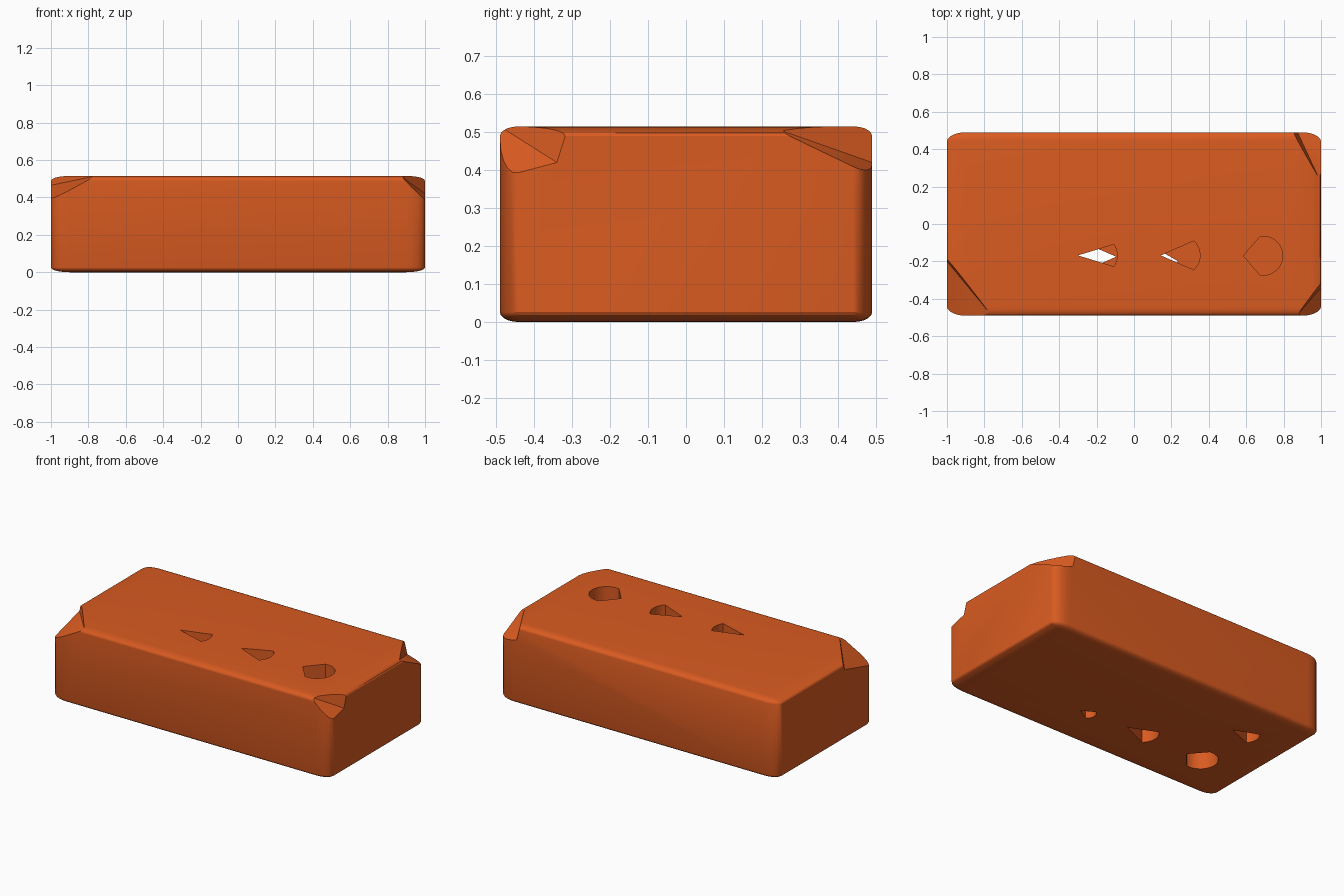
import bpy, bmesh, math
from mathutils import Vector, Matrix

if "Cube" in bpy.data.objects:
    bpy.data.objects.remove(bpy.data.objects["Cube"])

HX, HY, H = 1.0, 0.49, 0.515


def to_object(bm, name):
    bmesh.ops.recalc_face_normals(bm, faces=bm.faces)
    me = bpy.data.meshes.new(name)
    bm.to_mesh(me)
    bm.free()
    ob = bpy.data.objects.new(name, me)
    bpy.context.collection.objects.link(ob)
    return ob


def hull(name, pts):
    bm = bmesh.new()
    for p in pts:
        bm.verts.new(p)
    res = bmesh.ops.convex_hull(bm, input=bm.verts[:])
    loose = {g for g in res["geom_interior"] + res["geom_unused"]
             if isinstance(g, bmesh.types.BMVert)}
    bmesh.ops.delete(bm, geom=list(loose), context='VERTS')
    return to_object(bm, name)


# chip: broken surface swept outwards past the corner
def chip(name, pts, out):
    far = Vector(out) * 0.4
    return hull(name, pts + [tuple(Vector(p) + far) for p in pts])


# hole: a disc clipped by a wedge whose tip lies on the circle
def hole(name, cx, cy, r, spread, side, z0, z1):
    ring = [(cx - side * r, cy)]
    for i in range(13):
        a = math.radians(-spread + 2 * spread * i / 12)
        ring.append((cx + side * r * math.cos(a), cy + r * math.sin(a)))
    return hull(name, [(x, y, z) for x, y in ring for z in (z0, z1)])


# brick body: bevelled cube stretched to size
bm = bmesh.new()
bmesh.ops.create_cube(bm, size=2)
bmesh.ops.bevel(bm, geom=bm.edges[:], offset=0.1, segments=5, profile=0.5,
                affect='EDGES')
bmesh.ops.transform(bm, verts=bm.verts,
                    matrix=Matrix.Translation((0, 0, H / 2)) @ Matrix.Diagonal((HX, HY, H / 2, 1)))
brick = to_object(bm, "brick")

cutters = [
    # broken top corners
    chip("chip_front_left", [(-1, -.49, .385), (-.76, -.49, .515),
                             (-1, -.2, .465), (-1, -.18, .515)], (-1, -1, 1)),
    chip("chip_front_right", [(1, -.49, .38), (.87, -.49, .515),
                              (1, -.34, .42), (1, -.31, .515)], (1, -1, 1)),
    chip("chip_back_right", [(1, .49, .385), (.85, .49, .515),
                             (.875, .49, .42), (1, .22, .515)], (1, 1, 1)),
    # small dent on the front top edge
    chip("dent_front", [(-.27, -.478, .516), (-.05, -.478, .516),
                        (-.2, -.49, .495), (-.11, -.49, .495)], (0, -1, 1)),
    # top holes
    hole("hole_top_small", -.195, -.168, .105, 34, 1, .255, .7),
    hole("hole_top_mid", .248, -.168, .105, 47, 1, .255, .7),
    hole("hole_top_large", .69, -.17, .105, 98, 1, .255, .7),
    # underside holes
    hole("hole_under_small", .185, -.2, .052, 60, -1, -.2, .26),
    hole("hole_under_mid", -.2, -.175, .105, 47, -1, -.2, .26),
    hole("hole_under_large", -.66, -.19, .105, 98, -1, -.2, .26),
    hole("hole_under_rear", -.67, .195, .09, 42, -1, -.2, .26),
]

bpy.context.view_layer.objects.active = brick
brick.select_set(True)
for c in cutters:
    c.hide_render = True
    mod = brick.modifiers.new(c.name, 'BOOLEAN')
    mod.operation, mod.solver, mod.object = 'DIFFERENCE', 'EXACT', c
    bpy.ops.object.modifier_apply(modifier=mod.name)
    bpy.data.objects.remove(c)

bpy.ops.object.shade_smooth_by_angle(angle=math.radians(30))

# orange clay
mat = bpy.data.materials.new("orange_clay")
mat.diffuse_color = (0.7, 0.105, 0.015, 1)
mat.use_nodes = True
mat.node_tree.nodes["Principled BSDF"].inputs["Base Color"].default_value = mat.diffuse_color
brick.data.materials.clear()
brick.data.materials.append(mat)
